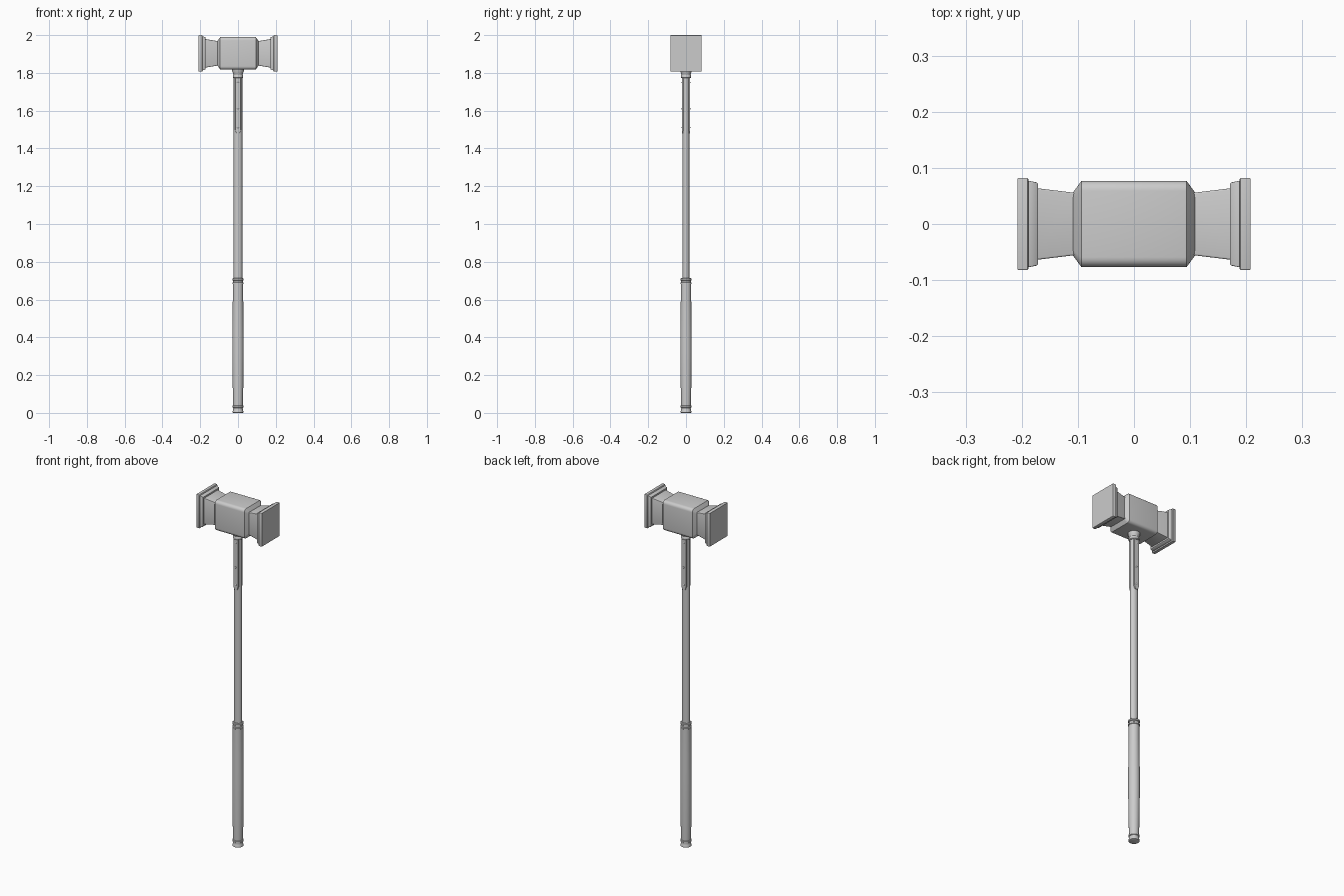
import bpy, bmesh, math

if "Cube" in bpy.data.objects:
    bpy.data.objects.remove(bpy.data.objects["Cube"])

HEAD_Z = 1.9035


def finish(name, bm, angle=35):
    bmesh.ops.recalc_face_normals(bm, faces=bm.faces)
    me = bpy.data.meshes.new(name)
    bm.to_mesh(me)
    bm.free()
    ob = bpy.data.objects.new(name, me)
    bpy.context.collection.objects.link(ob)
    bpy.ops.object.select_all(action='DESELECT')
    ob.select_set(True)
    bpy.context.view_layer.objects.active = ob
    bpy.ops.object.shade_smooth_by_angle(angle=math.radians(angle))
    return ob


def loft(name, loops):
    bm = bmesh.new()
    rings = [[bm.verts.new(p) for p in loop] for loop in loops]
    for a, b in zip(rings, rings[1:]):
        for i in range(len(a)):
            j = (i + 1) % len(a)
            bm.faces.new((a[i], a[j], b[j], b[i]))
    bm.faces.new(rings[0])
    bm.faces.new(rings[-1])
    return finish(name, bm)


def rect_loop(x, hy, hz, r, seg=5):
    # rounded rectangle in the yz plane
    pts = []
    for k, (sy, sz) in enumerate(((1, 1), (-1, 1), (-1, -1), (1, -1))):
        for i in range(seg + 1):
            a = math.pi / 2 * (k + i / seg)
            pts.append((x, sy * (hy - r) + r * math.cos(a),
                        HEAD_Z + sz * (hz - r) + r * math.sin(a)))
    return pts


def turned(name, profile, squash=1.0, n=32):
    # stacked rings of (radius, z), flattened front to back by squash
    return loft(name, [[(r * math.cos(2 * math.pi * i / n),
                         r * squash * math.sin(2 * math.pi * i / n), z)
                        for i in range(n)] for r, z in profile])


# Central block of the head, chamfered towards the necks
loft("head_block", [rect_loop(x, y, z, r) for x, y, z, r in (
    (-.109, .056, .064, .010), (-.106, .060, .069, .012), (-.094, .0765, .0855, .017),
    (-.090, .077, .0865, .018), (.090, .077, .0865, .018), (.094, .0765, .0855, .017),
    (.106, .060, .069, .012), (.109, .056, .064, .010))])

# Flared necks, stepped flanges and striking plates
for s, side in ((-1, "left"), (1, "right")):
    for part, secs in (
        ("neck", ((.095, .053, .063, .003), (.109, .056, .065, .003), (.175, .064, .076, .003))),
        ("flange", ((.171, .072, .084, .002), (.173, .074, .086, .002),
                    (.187, .077, .090, .002), (.191, .077, .090, .002))),
        ("striking_plate", ((.188, .080, .094, .002), (.190, .082, .0965, .002),
                            (.206, .082, .0965, .002), (.208, .081, .0955, .002)))):
        loft(f"{side}_{part}", [rect_loop(s * x, y, z, r, 3) for x, y, z, r in secs])

# Collar under the head
turned("collar", [(.024, 1.772), (.027, 1.775), (.027, 1.787), (.025, 1.79),
                  (.027, 1.80), (.031, 1.808), (.031, 1.83)])

# Oval shaft
turned("shaft", [(.0225, .68), (.0225, 1.82)], squash=.8)

# Reinforcing straps with rivets on the front and back of the shaft
for s, side in ((-1, "front"), (1, "back")):
    bm = bmesh.new()
    outline = ((-.016, 1.79), (.016, 1.79), (.016, 1.50), (.009, 1.48), (-.009, 1.48), (-.016, 1.50))
    inner = [bm.verts.new((x, s * .006, z)) for x, z in outline]
    outer = [bm.verts.new((x * .9, s * .0215, z)) for x, z in outline]
    for i in range(6):
        j = (i + 1) % 6
        bm.faces.new((inner[i], inner[j], outer[j], outer[i]))
    bm.faces.new(inner)
    bm.faces.new(outer)
    finish(f"{side}_strap", bm)
    for z in (1.51, 1.61, 1.75):
        bpy.ops.mesh.primitive_uv_sphere_add(segments=12, ring_count=8, radius=.005,
                                             location=(0, s * .0205, z))
        bpy.context.object.name = f"{side}_strap_rivet"
        bpy.context.object.scale.y = .5
        bpy.ops.object.shade_smooth()

# Swelling grip
turned("grip", [(.0255, .03), (.0265, .06), (.0285, .17), (.030, .30), (.030, .40),
                (.0285, .52), (.0275, .62), (.0275, .69)])

# Rings at the top of the grip and the pommel
for name, z0, z1, r in (("upper_ring", .700, .714, .030), ("lower_ring", .680, .692, .030),
                        ("pommel_ring", .026, .040, .029)):
    turned(name, [(r - .004, z0), (r, z0 + .003), (r, z1 - .003), (r - .004, z1)])
turned("grip_neck", [(.0255, .685), (.0255, .708)])
turned("pommel", [(.024, 0), (.028, .002), (.028, .010), (.026, .014), (.025, .022), (.026, .034)])
